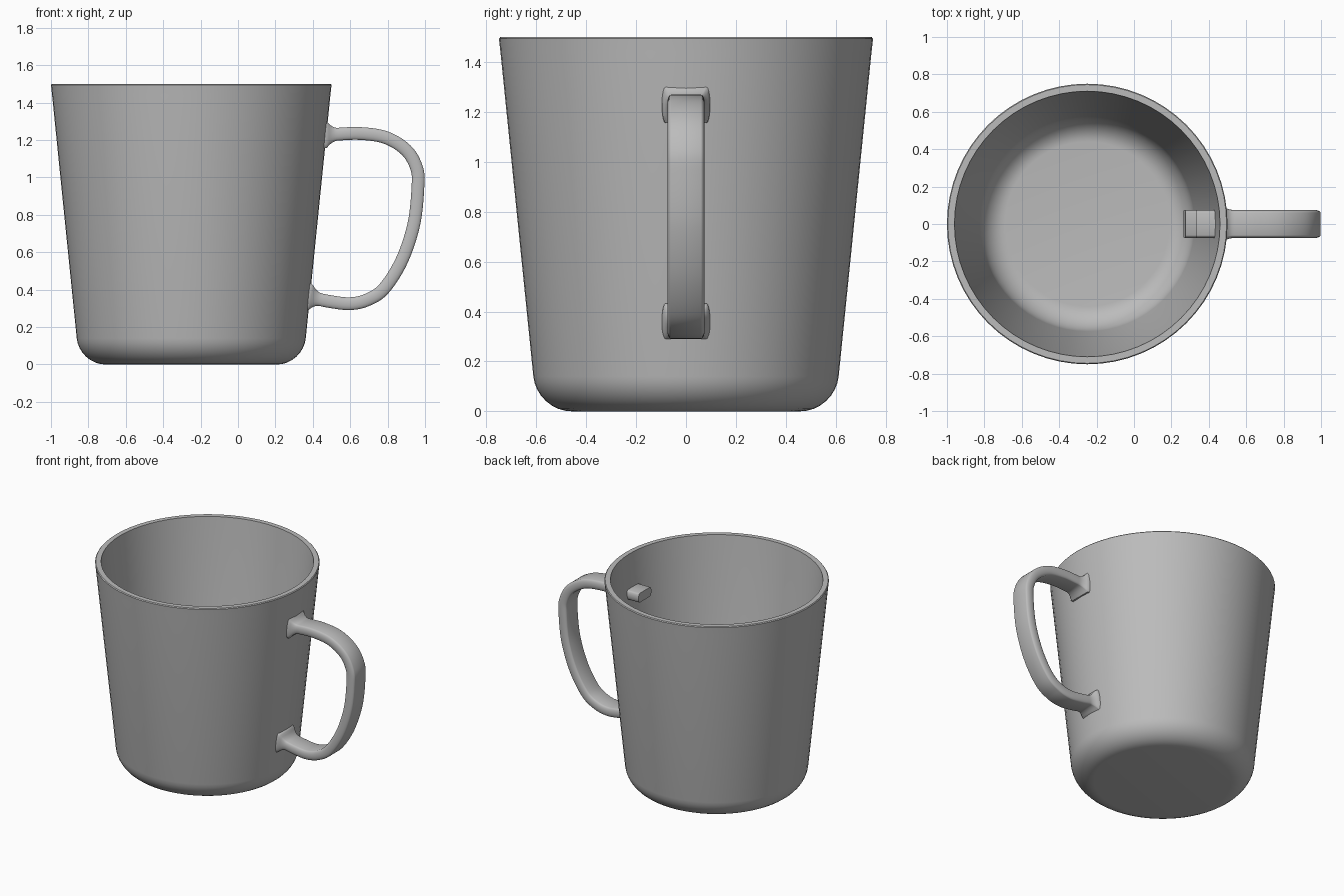
import bpy, bmesh, math
from mathutils import Vector

cube = bpy.data.objects.get("Cube")
if cube:
    bpy.data.objects.remove(cube, do_unlink=True)

glaze = bpy.data.materials.new("grey_glaze")
glaze.use_nodes = True
GREY = (0.5, 0.5, 0.5, 1)
glaze.diffuse_color = GREY
glaze.node_tree.nodes["Principled BSDF"].inputs["Base Color"].default_value = GREY

CENTRE = -0.25   # x of the cup's axis
SIDES = 64


def finish(bm, name):
    """Turn a bmesh into a smooth-shaded object with crisp corners."""
    bmesh.ops.recalc_face_normals(bm, faces=bm.faces)
    mesh = bpy.data.meshes.new(name)
    bm.to_mesh(mesh)
    bm.free()
    mesh.materials.append(glaze)
    mesh.shade_smooth()
    mesh.set_sharp_from_angle(angle=math.radians(40))
    obj = bpy.data.objects.new(name, mesh)
    bpy.context.collection.objects.link(obj)
    return obj


def fillet(a, corner, b, steps=8):
    """Round a profile corner with a near-circular arc."""
    pts = []
    for i in range(steps + 1):
        t = i / steps
        w = (1 - t) ** 2, 1.414 * t * (1 - t), t * t
        pts.append(tuple((w[0] * p + w[1] * q + w[2] * r) / sum(w)
                         for p, q, r in zip(a, corner, b)))
    return pts


def wall_radius(z):
    return 0.598 + 0.1014 * z


# Cup: one closed lathe profile, outside then rim then inside
profile = [(0, 0)]
profile += fillet((0.46, 0), (0.598, 0), (wall_radius(0.14), 0.14))
profile += [(wall_radius(1.44), 1.44), (0.75, 1.494), (0.745, 1.5), (0.71, 1.5)]
profile += fillet((0.574, 0.18), (0.558, 0.04), (0.44, 0.04))
profile += [(0, 0.04)]

bm = bmesh.new()
verts = [bm.verts.new((r, 0, z)) for r, z in profile]
edges = [bm.edges.new(pair) for pair in zip(verts, verts[1:])]
bmesh.ops.spin(bm, geom=verts + edges, cent=(0, 0, 0), axis=(0, 0, 1),
               angle=math.tau, steps=SIDES)
bmesh.ops.remove_doubles(bm, verts=bm.verts, dist=0.0005)
bmesh.ops.translate(bm, verts=bm.verts, vec=(CENTRE, 0, 0))
finish(bm, "cup_body")

# Handle: centre line in the xz plane, both ends passing through the wall
path = [(0.335, 1.23), (0.5, 1.23), (0.65, 1.235), (0.79, 1.213), (0.9, 1.145),
        (0.955, 1.05), (0.962, 0.95), (0.94, 0.75), (0.875, 0.555), (0.78, 0.405),
        (0.69, 0.345), (0.6, 0.325), (0.5, 0.335), (0.4, 0.355), (0.27, 0.38)]
path = [Vector((x, 0, z)) for x, z in path]


def smooth_path(points, steps=12):
    """Catmull-Rom curve through the points."""
    ends = [2 * points[0] - points[1]] + points + [2 * points[-1] - points[-2]]
    out = []
    for a, b, c, d in zip(ends, ends[1:], ends[2:], ends[3:]):
        for i in range(steps):
            t = i / steps
            out.append(0.5 * (2 * b + (c - a) * t + (2 * a - 5 * b + 4 * c - d) * t * t
                              + (3 * b - a - 3 * c + d) * t ** 3))
    return out + [points[-1]]


def section(half_width, half_thick, cap=0.015, steps=8):
    """Flat band with softly rounded sides, as (across, outward) pairs."""
    pts = []
    for side in (1, -1):
        for i in range(steps + 1):
            a = math.pi * (i / steps - 0.5)
            pts.append((side * (half_width - cap + cap * math.cos(a)),
                        side * half_thick * math.sin(a)))
    return pts


curve = smooth_path(path)
bm = bmesh.new()
rings = []
for i, p in enumerate(curve):
    tangent = (curve[min(i + 1, len(curve) - 1)] - curve[max(i - 1, 0)]).normalized()
    outward = Vector((0, 1, 0)).cross(tangent)
    # flare the band where it blends into the outside of the wall
    gap = p.x - CENTRE - wall_radius(p.z)
    flare = max(0, 1 - max(gap, 0) / 0.06) ** 2 if gap > -0.02 else 0
    ring = section(0.075 + 0.022 * flare, 0.034 + 0.04 * flare)
    rings.append([bm.verts.new(p + Vector((0, u, 0)) + outward * v) for u, v in ring])
for a, b in zip(rings, rings[1:]):
    for k in range(len(a)):
        n = (k + 1) % len(a)
        bm.faces.new((a[k], a[n], b[n], b[k]))
for end in (rings[0], rings[-1]):
    bm.faces.new(end)
finish(bm, "handle")
